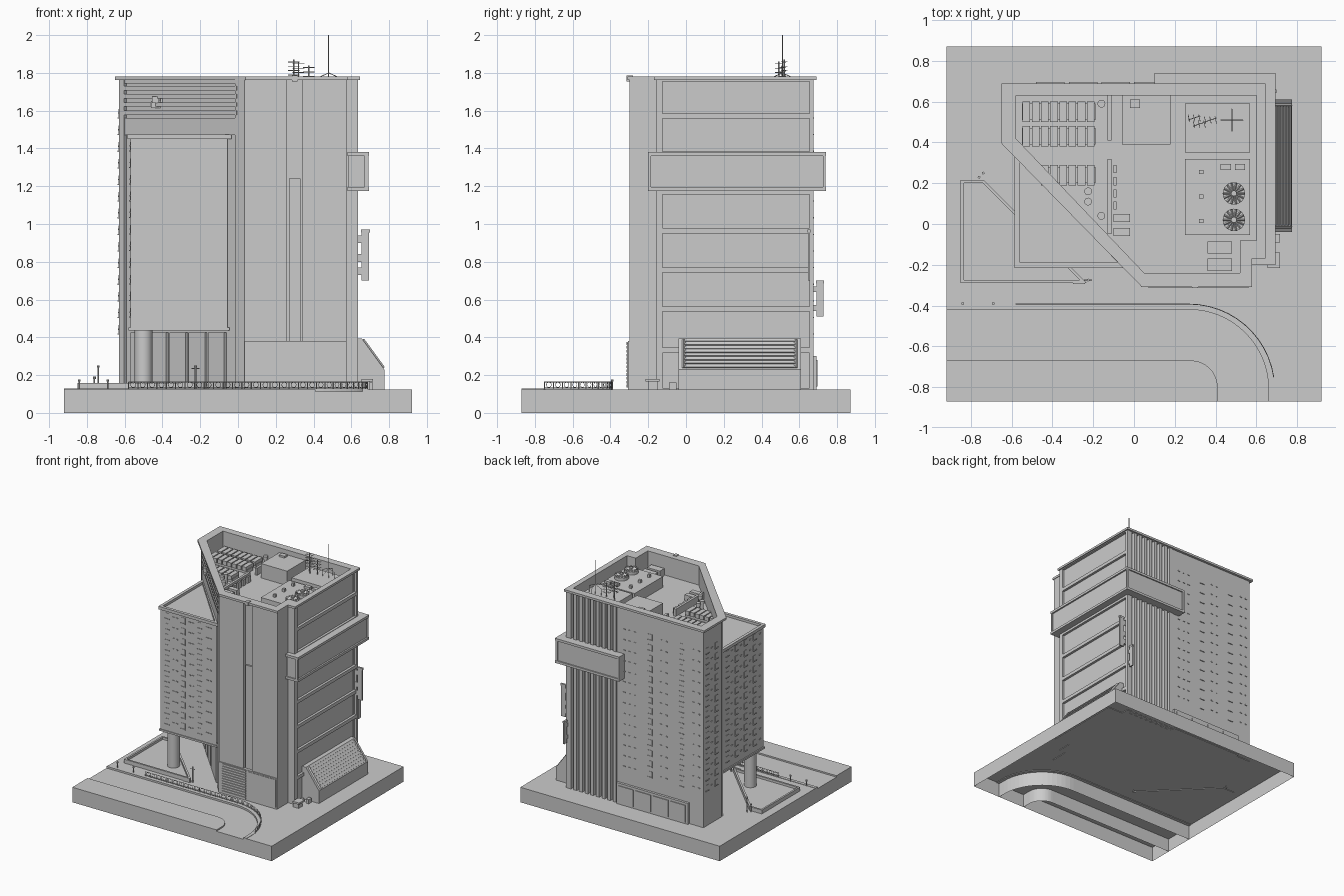
import bpy, bmesh, math
from mathutils import Matrix, Vector

I = Matrix.Identity(4)

def obj(name, bm, smooth=False):
    me = bpy.data.meshes.new(name)
    bm.to_mesh(me)
    bm.free()
    o = bpy.data.objects.new(name, me)
    bpy.context.collection.objects.link(o)
    if smooth:
        bpy.context.view_layer.objects.active = o
        o.select_set(True)
        bpy.ops.object.shade_smooth_by_angle(angle=0.6)
        o.select_set(False)
    return o

def box(bm, x0, x1, y0, y1, z0, z1, M=I):
    c = Matrix.Translation(((x0 + x1) / 2, (y0 + y1) / 2, (z0 + z1) / 2))
    s = Matrix.Diagonal((x1 - x0, y1 - y0, z1 - z0, 1))
    bmesh.ops.create_cube(bm, size=1, matrix=M @ c @ s)

def boxes(name, items, M=I):
    bm = bmesh.new()
    for b in items:
        box(bm, *b, M)
    return obj(name, bm)

def bar(bm, p, q, r, n=4):
    p, q = Vector(p), Vector(q)
    R = (q - p).to_track_quat('Z', 'Y').to_matrix().to_4x4()
    bmesh.ops.create_cone(bm, cap_ends=True, segments=n, radius1=r, radius2=r,
                          depth=(q - p).length, matrix=Matrix.Translation((p + q) / 2) @ R)

def prism(name, pts, z0, z1, bottom=True, hole=None):
    """Vertical prism; with a hole of equal point count it becomes a ring."""
    def ccw(l):
        a = sum(l[i - 1][0] * l[i][1] - l[i][0] * l[i - 1][1] for i in range(len(l)))
        return list(l) if a > 0 else list(l)[::-1]
    bm = bmesh.new()
    rings = []
    for loop in [pts] + ([hole] if hole else []):
        loop = ccw(loop)
        rings.append([[bm.verts.new((x, y, z)) for x, y in loop] for z in (z0, z1)])
    n = len(pts)
    for k, (lo, hi) in enumerate(rings):
        for i in range(n):
            f = [lo[i - 1], lo[i], hi[i], hi[i - 1]]
            bm.faces.new(f if k == 0 else f[::-1])
    if hole:
        (a0, a1), (b0, b1) = rings
        for i in range(n):
            bm.faces.new([a1[i - 1], a1[i], b1[i], b1[i - 1]])
            bm.faces.new([b0[i - 1], b0[i], a0[i], a0[i - 1]])
    else:
        bm.faces.new(rings[0][1])
        if bottom:
            bm.faces.new(rings[0][0][::-1])
    return obj(name, bm)

def frame(x, y, deg):
    return Matrix.Translation((x, y, 0)) @ Matrix.Rotation(math.radians(deg), 4, 'Z')

def arc(cx, cy, r, n=16, end=0):
    return [(cx + r * math.cos(a), cy + r * math.sin(a))
            for a in [math.pi / 2 + (end - math.pi / 2) * i / n for i in range(n + 1)]]

# Open-bottomed plinth with a sunken curved road
outer = [(-.92, -.42)] + arc(.27, -.81, .39) + [(.66, -.87)]
inner = [(-.92, -.67)] + arc(.28, -.80, .13) + [(.41, -.87)]
prism("plaza_slab", outer + [(.92, -.87), (.92, .87), (-.92, .87)], 0, .125, False)
prism("road", outer + inner[::-1], 0, .113, False)
prism("corner_slab", inner + [(-.92, -.87)], 0, .125, False)
kerb_in = [(-.92, -.393)] + arc(.27, -.81, .417) + [(.687, -.87)]
prism("kerb", outer + kerb_in[::-1], .12, .128)

# Main tower shell with the roof well cut out
body = [(-.63, .67), (-.63, .435), (.035, -.275), (.035, -.30), (.26, -.30), (.26, -.27),
        (.34, -.27), (.34, -.30), (.575, -.30), (.575, -.16), (.615, -.16),
        (.615, .645), (.17, .645), (.17, .67)]
well = [(-.58, .63), (-.58, .42), (.05, -.24), (.52, -.24), (.52, -.08), (.60, -.08), (.60, .63)]
rim = [(-.65, .69), (-.65, .395), (.04, -.31), (.58, -.31), (.58, -.17), (.645, -.17), (.645, .69)]
tower = prism("tower_body", body, .12, 1.768)
cut = prism("roof_cutter", well, 1.62, 1.9)
cut.hide_render = True
m = tower.modifiers.new("roof_well", 'BOOLEAN')
m.operation, m.object, m.solver = 'DIFFERENCE', cut, 'EXACT'
bpy.context.view_layer.objects.active = tower
bpy.ops.object.modifier_apply(modifier=m.name)
bpy.data.objects.remove(cut)
prism("parapet_cap", rim, 1.762, 1.78, hole=well)

# Diagonal facade: posts, beams, louvres and ground-floor glazing
D = Matrix.Translation((-.63, .41, 0)) @ Matrix.Rotation(math.atan2(-.71, .665), 4, 'Z')
L = math.hypot(.71, .665)
boxes("diagonal_frame", [(0, .04, 0, .04, .125, 1.765), (L - .075, L, 0, .045, .125, 1.765),
                         (.04, L - .07, .004, .04, 1.47, 1.56), (.04, L - .07, .004, .04, 1.745, 1.765)], D)
boxes("diagonal_louvres", [(.03, L - .06, -.002, .03, z, z + .022) for z in (1.578, 1.622, 1.665, 1.708)], D)
boxes("lobby_glazing", [(.09 + .15 * i, .215 + .15 * i, .0, .04, .13, .425) for i in range(5)], D)

# Overhanging wing on a column
wing = [(-.57, -.205), (-.055, -.205), (-.57, .36)]
prism("wing_block", wing, .45, 1.455)
prism("wing_parapet", [(-.585, -.215), (-.035, -.215), (-.585, .38)], 1.45, 1.475,
      hole=[(-.56, -.19), (-.08, -.19), (-.56, .33)])
prism("wing_soffit", [(-.58, -.212), (-.045, -.212), (-.58, .37)], .437, .452)
bm = bmesh.new()
bar(bm, (-.50, -.135, .12), (-.50, -.135, .445), .047, 32)
obj("wing_column", bm, True)

# Repeating windows with small vents between them
def windows(name, M, cols, vents, z0, rows, pitch=.088):
    items = []
    for k in range(rows):
        z = z0 + k * pitch
        for c in cols:
            items += [(c - .018, c + .018, -.003, .01, z, z + .045),
                      (c - .021, c + .021, -.007, .01, z - .006, z)]
        items += [(v - .009, v + .009, -.005, .01, z + .02, z + .027) for v in vents]
    boxes(name, items, M)

windows("wing_front_windows", frame(0, -.205, 0), (-.51, -.36, -.21), (-.45, -.42, -.30, -.27, -.14, -.11), .51, 11)
windows("wing_side_windows", frame(-.57, 0, -90), (-.27, -.15, -.03, .09), (-.21, -.09, .03, .16), .51, 11)
windows("tower_side_windows", frame(-.63, 0, -90), (-.62, -.50), (-.56,), .42, 14)
windows("tower_back_windows", frame(0, .67, 180), (.14, .43), (-.10, -.05, .0, .24, .29, .54, .59), .42, 14)

# Ribbed back corner and low back annex
boxes("back_ribs", [(.172 + .052 * i, .20 + .052 * i, .64, .676, .12, 1.768) for i in range(9)])
boxes("back_annex", [(-.5, .16, .66, .69, .12, .30)] +
      [(-.48 + .16 * i, -.34 + .16 * i, .66, .696, .14, .28) for i in range(4)])

# Right facade grid of recessed bands
edges = [.12, .332, .55, .757, .965, 1.17, 1.37, 1.572, 1.758]
boxes("side_grid", [(.60, .635, -.135, .676, z - .014, z + .014) for z in edges[1:-1]] +
      [(.60, .635, -.16, -.125, .12, 1.768), (.60, .635, .655, .676, .12, 1.768),
       (.60, .635, -.13, .66, .12, .132), (.60, .635, -.13, .66, 1.755, 1.768)])

# Wrap-around balcony band with ledges
boxes("wrap_band", [(.585, .68, -.19, .73, 1.19, 1.37), (.11, .68, .66, .73, 1.19, 1.37)] +
      [b for z in (1.175, 1.36) for b in ((.58, .693, -.20, .74, z, z + .02), (.10, .693, .66, .74, z, z + .02))] +
      [(.67, .69, -.20, -.185, 1.19, 1.37), (.67, .69, .725, .738, 1.19, 1.37), (.10, .115, .66, .738, 1.19, 1.37)])

# Blade panels on the back right corner
boxes("side_blade_panel", [(.653, .694, .645, .657, .70, .955), (.65, .698, .643, .659, .955, .97)] +
      [(.63, .66, .647, .655, z, z + .04) for z in (.73, .80, .90)])
boxes("back_blade_panel", [(.615, .627, .69, .727, .51, .685), (.613, .629, .688, .73, .685, .70)] +
      [(.617, .625, .66, .70, z, z + .03) for z in (.54, .64)])

# Sloped intake housing with louvres
P = [(.62, .12), (.775, .12), (.775, .23), (.655, .395), (.62, .395)]
bm = bmesh.new()
a, b = [[bm.verts.new((x, y, z)) for x, z in P] for y in (-.04, .61)]
bm.faces.new(a)
bm.faces.new(b[::-1])
for i in range(5):
    bm.faces.new([a[i], a[i - 1], b[i - 1], b[i]])
bmesh.ops.recalc_face_normals(bm, faces=bm.faces)
obj("intake_housing", bm)
bm = bmesh.new()
for i in range(8):
    t = .08 + .12 * i
    bar(bm, (.775 - .12 * t, -.01, .23 + .165 * t), (.775 - .12 * t, .58, .23 + .165 * t), .008)
for y in (-.012, .582):
    bar(bm, (.77, y, .237), (.66, y, .388), .009)
obj("intake_louvres", bm)

# Front base: panels, slatted shutter, shaft in the recess
boxes("front_base", [(.035, .575, -.308, -.26, .12, .38), (.315, .565, -.312, -.30, .14, .37),
                     (.27, .33, -.285, -.26, .38, 1.24), (.285, .315, -.315, -.28, 1.755, 1.785)])
boxes("front_shutter", [(.07, .29, -.314, -.30, .135 + .0205 * i, .149 + .0205 * i) for i in range(12)])
boxes("street_units", [(.65, .70, -.20, -.15, .125, .165), (.655, .715, -.215, -.14, .165, .18),
                       (.69, .715, -.09, -.05, .125, .16)])

# Raised garden bed
prism("garden_wall", [(-.85, .215), (-.735, .215), (-.23, -.29), (-.85, -.29)], .12, .157,
      hole=[(-.835, .20), (-.742, .20), (-.266, -.275), (-.835, -.275)])
prism("garden_bed", [(-.84, .205), (-.74, .205), (-.26, -.28), (-.84, -.28)], .12, .138)

# Bollards and small lamps
bm = bmesh.new()
for x, y, h in ((-.84, -.39, .165), (-.69, -.39, .165), (-.74, .25, .24), (-.225, -.275, .24), (-.76, .23, .18)):
    bar(bm, (x, y, .12), (x, y, h), .004, 8)
    bar(bm, (x, y, h), (x, y, h + .012), .007, 8)
bar(bm, (-.245, -.275, .235), (-.205, -.275, .235), .003)
box(bm, -.30, -.24, -.295, -.28, .125, .16)
obj("bollards", bm)

# Street guard rail following the kerb
path = [(-.58 + .05 * i, -.393) for i in range(17)] + arc(.27, -.813, .42, 12, .15)
bm = bmesh.new()
for p, q in zip(path, path[1:]):
    p, q = Vector((*p, .128)), Vector((*q, .128))
    up = Vector((0, 0, .036))
    bar(bm, p, p + up, .0028)
    for h in (.15, 1):
        bar(bm, p + up * h, q + up * h, .002)
    c, d = (p + q) / 2 + up * .57, (q - p).normalized() * .014
    ring = [c + d * math.cos(k * math.pi / 4) + up * .4 * math.sin(k * math.pi / 4) for k in range(8)]
    for k in range(8):
        bar(bm, ring[k - 1], ring[k], .0014)
bar(bm, (*path[-1], .12), (*path[-1], .166), .0028)
obj("guard_rail", bm)

# Roof plant: rooms, partitions and small units
Z = 1.615
boxes("roof_rooms", [(-.06, .18, .39, .63, Z, 1.74), (-.02, .03, .57, .61, 1.74, 1.755),
                     (.25, .57, -.055, .32, Z, 1.71), (.25, .57, .35, .59, Z, 1.72)])
boxes("roof_partitions", [(-.13, -.11, -.05, .32, Z, 1.68), (-.13, -.11, .41, .63, Z, 1.68)])
boxes("roof_units", [(.36, .48, y, y + .06, Z, 1.68) for y in (-.23, -.145)] +
      [(-.10, -.02, y, y + .04, Z, 1.67) for y in (-.06, .01)] +
      [(-.10, -.085, y, y + .04, Z, 1.67) for y in (.07, .13, .19, .25)] +
      [(x, x + .05, .265, .295, 1.70, 1.73) for x in (.425, .495)] +
      [(.32, .34, y, y + .02, 1.70, 1.735) for y in (.005, .125, .245)])
slats = []
for y, n in ((.50, 8), (.38, 8), (.19, 6)):
    x0 = -.19 - .045 * n
    slats.append((x0, -.19, y + .01, y + .09, Z, 1.65))
    slats += [(x0 + .045 * i + .004, x0 + .045 * i + .041, y, y + .10, 1.64, 1.675) for i in range(n)]
boxes("roof_coolers", slats)
bm = bmesh.new()
for x, y in ((-.16, .59), (-.225, .16), (-.225, .11), (-.16, .04)):
    bar(bm, (x, y, Z), (x, y, 1.68), .012, 16)
    bar(bm, (x, y, 1.675), (x, y, 1.70), .019, 16)
obj("roof_vents", bm, True)

# Roof fans: drum, hub and radial blades
bm = bmesh.new()
for y in (.02, .15):
    bar(bm, (.49, y, 1.70), (.49, y, 1.735), .055, 24)
    bar(bm, (.49, y, 1.73), (.49, y, 1.752), .014, 16)
    for k in range(14):
        c, s = math.cos(k * math.tau / 14), math.sin(k * math.tau / 14)
        bar(bm, (.49, y, 1.74), (.49 + .053 * c, y + .053 * s, 1.74), .005)
obj("roof_fans", bm)

# Aerials: tall mast with stays, and two comb antennas
bm = bmesh.new()
bar(bm, (.48, .51, 1.71), (.48, .51, 2.0), .003, 8)
for dx, dy in ((.055, 0), (-.055, 0), (0, .055), (0, -.055)):
    bar(bm, (.48 + dx, .51 + dy, 1.775), (.48, .51, 1.80), .002)
    bar(bm, (.48 + dx, .51 + dy, 1.71), (.48 + dx, .51 + dy, 1.777), .002)
for x, y, top in ((.295, .52, 1.87), (.32, .49, 1.86), (.375, .51, 1.84)):
    bar(bm, (x, y, 1.71), (x, y, top), .004, 6)
    for k in range(4):
        z = top - .012 - .023 * k
        bar(bm, (x - .03, y - .01, z), (x + .03, y + .01, z), .002)
        for t in (-1, 0, 1):
            bar(bm, (x + .026 * t + .004, y - .018, z), (x + .026 * t - .004, y + .018, z), .0015)
obj("aerials", bm)
